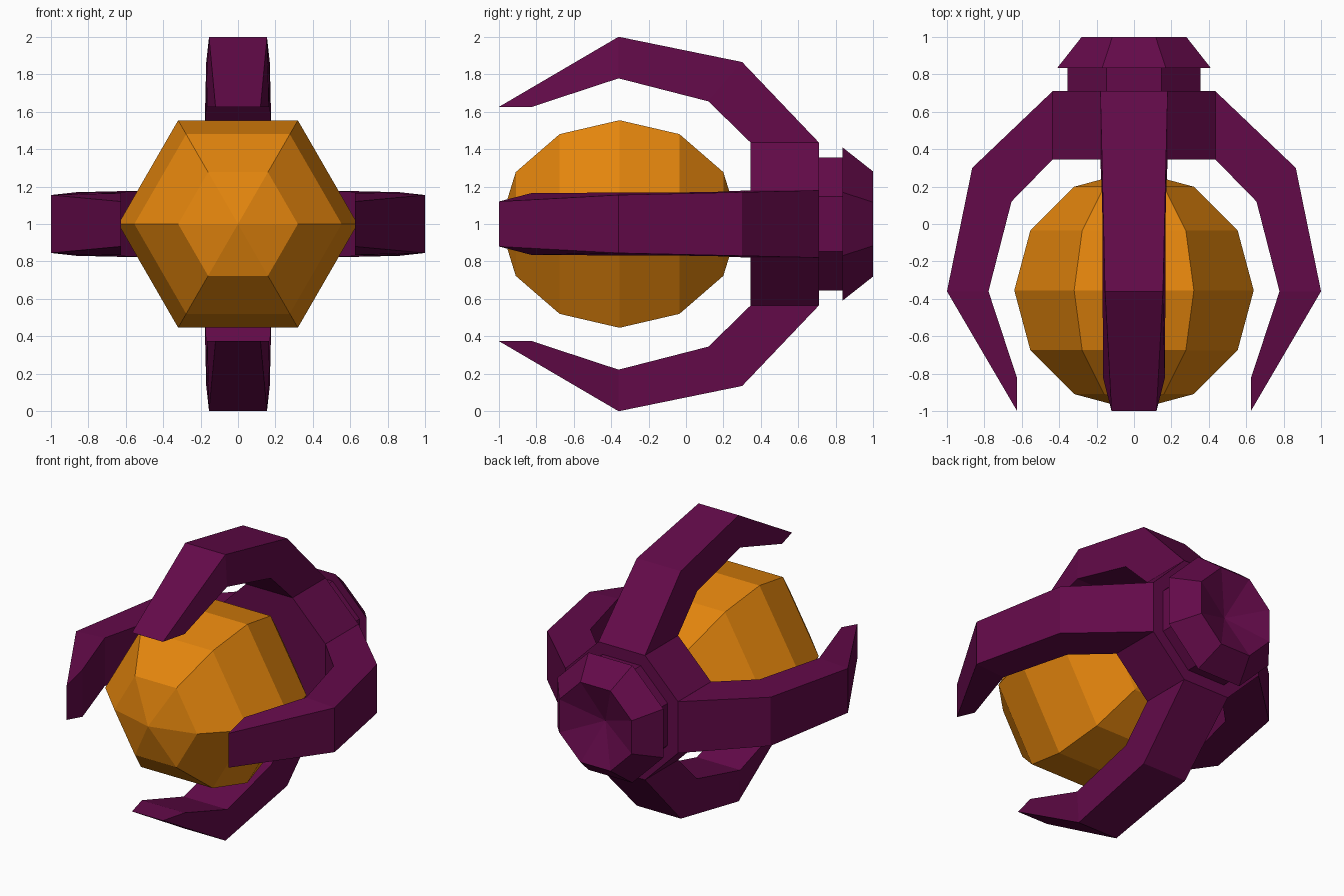
import bpy, bmesh, math
from mathutils import Matrix, Vector

cube = bpy.data.objects.get("Cube")
if cube:
    bpy.data.objects.remove(cube, do_unlink=True)


def make_material(name, rgb):
    mat = bpy.data.materials.new(name)
    mat.use_nodes = True
    mat.diffuse_color = (*rgb, 1)
    mat.node_tree.nodes["Principled BSDF"].inputs["Base Color"].default_value = (*rgb, 1)
    return mat


PURPLE = make_material("deep purple", (0.125, 0.003, 0.067))
ORANGE = make_material("amber orange", (0.77, 0.235, 0.004))
CENTRE = Vector((0, 0, 1))


def finish(bm, name, mat):
    bmesh.ops.recalc_face_normals(bm, faces=bm.faces)
    mesh = bpy.data.meshes.new(name)
    bm.to_mesh(mesh)
    bm.free()
    mesh.materials.append(mat)
    obj = bpy.data.objects.new(name, mesh)
    bpy.context.collection.objects.link(obj)
    return obj


def loft(bm, rings):
    """Skin a list of equally sized vertex rings."""
    for a, b in zip(rings, rings[1:]):
        n = len(a)
        for i in range(n):
            j = (i + 1) % n
            bm.faces.new((a[i], a[j], b[j], b[i]))


# Faceted orb with poles along the y axis and corners at its left and right
bm = bmesh.new()
bmesh.ops.create_uvsphere(bm, u_segments=6, v_segments=6, radius=0.64)
bmesh.ops.transform(bm, verts=bm.verts, matrix=Matrix.Translation((0, -0.355, 1))
                    @ Matrix.Rotation(math.pi / 2, 4, "X")
                    @ Matrix.Rotation(math.pi / 6, 4, "Z"))
finish(bm, "orb", ORANGE)


# Octagonal hub, collar and flared end cap with a dished back
def octagon(bm, y, apothem):
    r = apothem / math.cos(math.pi / 8)
    angles = [math.pi / 8 + k * math.pi / 4 for k in range(8)]
    return [bm.verts.new(CENTRE + Vector((r * math.cos(a), y, r * math.sin(a))))
            for a in angles]


bm = bmesh.new()
steps = [(0.345, 0.435), (0.71, 0.435), (0.71, 0.355),
         (0.835, 0.355), (0.835, 0.41), (1.0, 0.28)]
rings = [octagon(bm, y, a) for y, a in steps]
loft(bm, rings)
bm.faces.new(rings[0])
dish = bm.verts.new(CENTRE + Vector((0, 0.89, 0)))
for i in range(8):
    bm.faces.new((rings[-1][i], rings[-1][(i + 1) % 8], dish))
finish(bm, "hub", PURPLE)

# Claw sections: outer (y, height, half width), inner (y, height, half width)
SECTIONS = [
    ((0.71, 0.435, 0.18), (0.345, 0.435, 0.18)),
    ((0.30, 0.865, 0.17), (0.12, 0.655, 0.17)),
    ((-0.36, 1.0, 0.155), (-0.36, 0.778, 0.168)),
    ((-1.0, 0.625, 0.12), (-0.825, 0.625, 0.165)),
]


# Four claws around the y axis
for k, side in enumerate(("top", "left", "bottom", "right")):
    bm = bmesh.new()
    rings = []
    for (yo, ho, wo), (yi, hi, wi) in SECTIONS:
        corners = [(-wo, yo, ho), (wo, yo, ho), (wi, yi, hi), (-wi, yi, hi)]
        rings.append([bm.verts.new(c) for c in corners])
    loft(bm, rings)
    bm.faces.new(rings[0])
    bm.faces.new(rings[-1])
    bmesh.ops.transform(bm, verts=bm.verts, matrix=Matrix.Translation(CENTRE)
                        @ Matrix.Rotation(k * math.pi / 2, 4, "Y"))
    finish(bm, side + "_claw", PURPLE)
